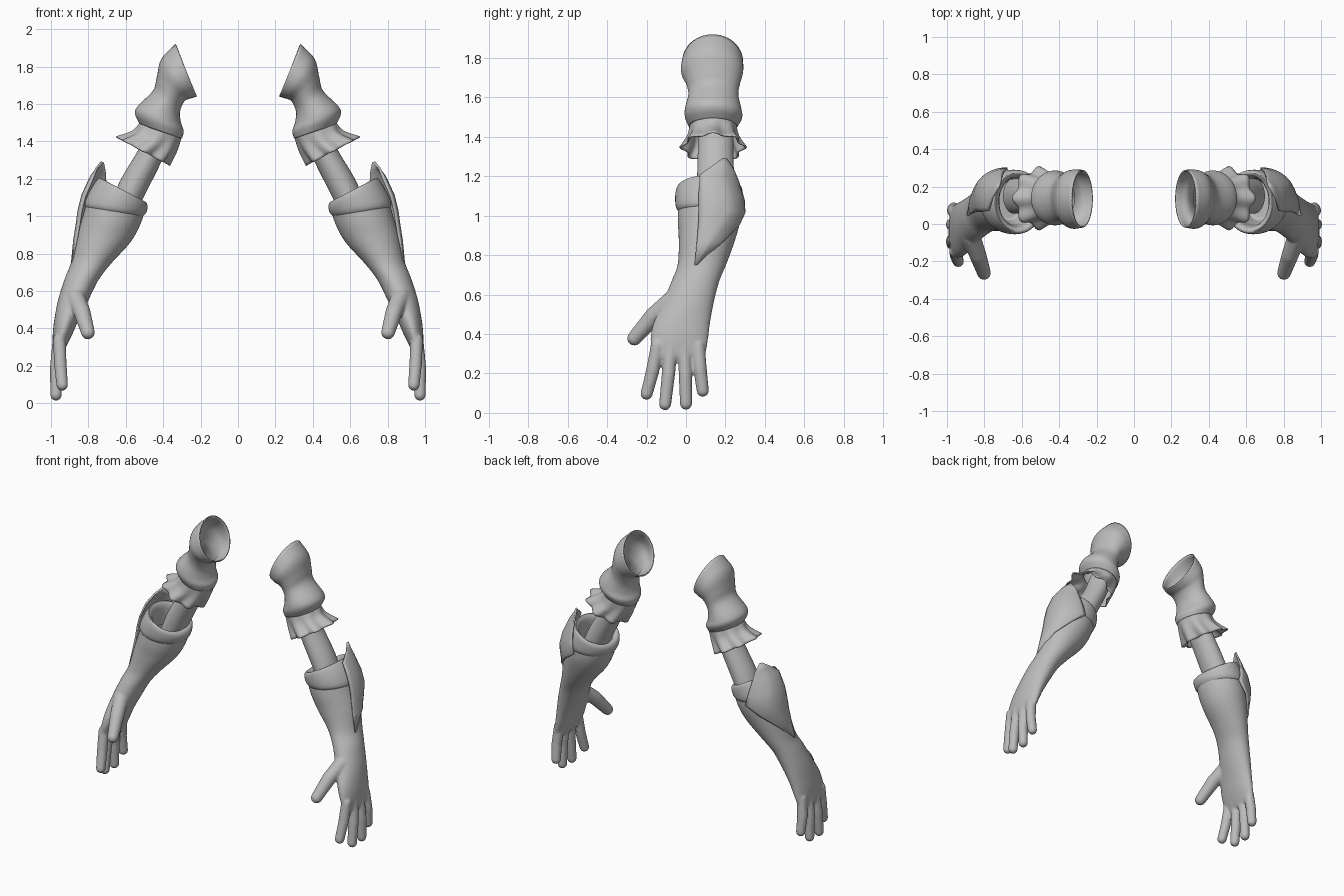
import bpy, bmesh, math
from mathutils import Vector

cube = bpy.data.objects.get("Cube")
if cube:
    bpy.data.objects.remove(cube)

grey = bpy.data.materials.new("plain_grey")
grey.use_nodes = True
COLOUR = (0.5, 0.5, 0.5, 1)
grey.diffuse_color = COLOUR
grey.node_tree.nodes["Principled BSDF"].inputs["Base Color"].default_value = COLOUR


def spline(rows, steps):
    """Smoothly resample rows of equal-length numbers (Catmull-Rom)."""
    vs = [Vector(r) for r in rows]
    if steps == 1:
        return vs
    vs = [2 * vs[0] - vs[1]] + vs + [2 * vs[-1] - vs[-2]]
    out = []
    for a, b, c, d in zip(vs, vs[1:], vs[2:], vs[3:]):
        for k in range(steps):
            t = k / steps
            out.append(0.5 * (2 * b + (c - a) * t + (2 * a - 5 * b + 4 * c - d) * t * t
                              + (3 * b - a - 3 * c + d) * t ** 3))
    return out + [vs[-2]]


def ring_point(row, angle, scale=1.0):
    """Row = outer x, z, inner x, z, lowest y, highest y."""
    ox, oz, ix, iz, lo, hi = row
    c, s = math.cos(angle) * scale, math.sin(angle) * scale
    return Vector(((ox + ix) / 2 + c * (ox - ix) / 2,
                   (lo + hi) / 2 + s * (hi - lo) / 2,
                   (oz + iz) / 2 + c * (oz - iz) / 2))


def loft(bm, rows, steps=5, segs=48, cap=False, wave=None):
    """Closed tube through slanted elliptical rings."""
    rows = spline(rows, steps)
    rings = []
    for i, row in enumerate(rows):
        t = i / (len(rows) - 1)
        ring = []
        for k in range(segs):
            a = math.tau * k / segs
            ring.append(bm.verts.new(ring_point(row, a, wave(a, t) if wave else 1)))
        rings.append(ring)
    for r, q in zip(rings, rings[1:]):
        for k in range(segs):
            j = (k + 1) % segs
            bm.faces.new((r[k], r[j], q[j], q[k]))
    if cap:
        bm.faces.new(rings[0])
        bm.faces.new(rings[-1])


def capsule(bm, p, q, rp, rq):
    """Rounded, tapered segment between two points."""
    part = bmesh.new()
    for centre, radius in ((p, rp), (q, rq)):
        made = bmesh.ops.create_icosphere(part, subdivisions=3, radius=radius)
        bmesh.ops.translate(part, verts=made["verts"], vec=centre)
    hull = bmesh.ops.convex_hull(part, input=part.verts)
    loose = {g for g in hull["geom_interior"] if isinstance(g, bmesh.types.BMVert)}
    bmesh.ops.delete(part, geom=list(loose), context="VERTS")
    mesh = bpy.data.meshes.new("segment")
    part.to_mesh(mesh)
    part.free()
    bm.from_mesh(mesh)
    bpy.data.meshes.remove(mesh)


def finish(name, bm, thickness=0, voxel=0):
    """Turn a left-hand part into a mirrored pair."""
    bmesh.ops.recalc_face_normals(bm, faces=bm.faces)
    mesh = bpy.data.meshes.new(name)
    bm.to_mesh(mesh)
    bm.free()
    mesh.materials.append(grey)
    ob = bpy.data.objects.new(name, mesh)
    bpy.context.collection.objects.link(ob)
    bpy.ops.object.select_all(action="DESELECT")
    ob.select_set(True)
    bpy.context.view_layer.objects.active = ob
    bpy.ops.object.shade_smooth_by_angle(angle=math.radians(40))
    if voxel:
        m = ob.modifiers.new("blend", "REMESH")
        m.mode, m.voxel_size, m.use_smooth_shade = "VOXEL", voxel, True
        m = ob.modifiers.new("relax", "SMOOTH")
        m.factor, m.iterations = 0.5, 5
    if thickness:
        m = ob.modifiers.new("thickness", "SOLIDIFY")
        m.thickness, m.offset = thickness, -1
    ob.modifiers.new("pair", "MIRROR")


# Puffed upper sleeve with a slanted opening
bm = bmesh.new()
loft(bm, [(.335, 1.92, .22, 1.64, -.02, .29), (.41, 1.84, .25, 1.63, -.025, .29),
          (.435, 1.74, .285, 1.615, 0, .275), (.455, 1.67, .31, 1.56, .012, .265),
          (.535, 1.59, .305, 1.50, -.005, .28), (.55, 1.545, .29, 1.455, -.005, .285),
          (.525, 1.49, .30, 1.415, .015, .26)])
finish("sleeve", bm, 0.008)

# Wavy ruffle below the sleeve
bm = bmesh.new()
loft(bm, [(.525, 1.50, .30, 1.425, .02, .255), (.56, 1.455, .33, 1.35, .01, .265),
          (.64, 1.42, .375, 1.275, -.02, .295)], segs=96,
     wave=lambda a, t: 1 + 0.09 * t * math.cos(8 * a))
finish("sleeve_ruffle", bm, 0.008)

# Bare forearm
bm = bmesh.new()
loft(bm, [(.48, 1.48, .355, 1.42, .06, .24), (.53, 1.36, .405, 1.30, .06, .24),
          (.63, 1.19, .51, 1.09, .055, .245), (.70, 1.02, .58, .95, .055, .245)], cap=True)
finish("forearm", bm)

# Glove: hollow gauntlet running down into the palm
bm = bmesh.new()
loft(bm, [(.74, .96, .60, .92, .02, .23), (.745, 1.11, .53, 1.05, -.02, .26),
          (.785, 1.14, .50, 1.04, -.035, .275), (.83, 1.0, .52, .96, -.042, .275),
          (.86, .90, .575, .86, -.037, .25), (.89, .76, .675, .75, -.042, .205),
          (.925, .67, .745, .66, -.075, .168), (.96, .56, .80, .55, -.12, .14),
          (.98, .46, .85, .45, -.165, .122), (.99, .38, .885, .37, -.18, .112),
          (.99, .31, .92, .30, -.175, .10), (.983, .275, .935, .275, -.16, .08)], cap=True)
digits = [
    [(.87, -.07, .57), (.835, -.165, .49), (.802, -.262, .378)],     # thumb
    [(.955, -.145, .34), (.95, -.17, .21), (.94, -.2, .097)],        # index
    [(.958, -.075, .34), (.972, -.09, .19), (.973, -.106, .044)],    # middle
    [(.958, -.008, .34), (.972, -.003, .19), (.973, 0, .046)],       # ring
    [(.955, .062, .34), (.967, .072, .22), (.963, .085, .112)],      # little
]
for i, path in enumerate(digits):
    radii = (.05, .046, .037) if i == 0 else (.034, .034, .031)
    for k in (0, 1):
        capsule(bm, path[k], path[k + 1], radii[k], radii[k + 1])
finish("glove", bm, voxel=0.0075)

# Thick turned band round the top of the glove
bm = bmesh.new()
loft(bm, [(.81, 1.04, .52, .99, -.03, .265), (.82, 1.07, .497, 1.01, -.05, .287),
          (.79, 1.14, .485, 1.035, -.055, .29), (.75, 1.20, .485, 1.062, -.05, .285),
          (.735, 1.20, .50, 1.08, -.035, .27), (.72, 1.16, .53, 1.07, -.015, .255),
          (.73, 1.04, .56, .99, 0, .24)], steps=3)
finish("glove_band", bm)

# Pointed leaf-shaped flap wrapped round the outer back of the band
flap = [(.745, 1.30, .45, 1.15, -.045, .285, 25, 33), (.76, 1.26, .46, 1.11, -.05, .285, 8, 48),
        (.785, 1.21, .47, 1.08, -.055, .29, -16, 60), (.83, 1.11, .48, 1.04, -.06, .30, -18, 78),
        (.85, 1.03, .49, 1.0, -.06, .30, -18, 88), (.86, .96, .53, .93, -.055, .285, -18, 66),
        (.875, .87, .59, .84, -.05, .255, -18, 34), (.895, .75, .68, .74, -.045, .21, -18, -12)]
bm = bmesh.new()
cols = 12
grid = []
for row in flap:
    a0, a1 = map(math.radians, row[6:])
    grid.append([])
    for k in range(cols + 1):
        t = k / cols
        bulge = 1.01 + 0.05 * (1 - abs(2 * t - 1)) * (a1 - a0)
        grid[-1].append(bm.verts.new(ring_point(row[:6], a0 + (a1 - a0) * t, bulge)))
for r, q in zip(grid, grid[1:]):
    for k in range(cols):
        bm.faces.new((r[k], r[k + 1], q[k + 1], q[k]))
finish("glove_flap", bm, 0.012)
